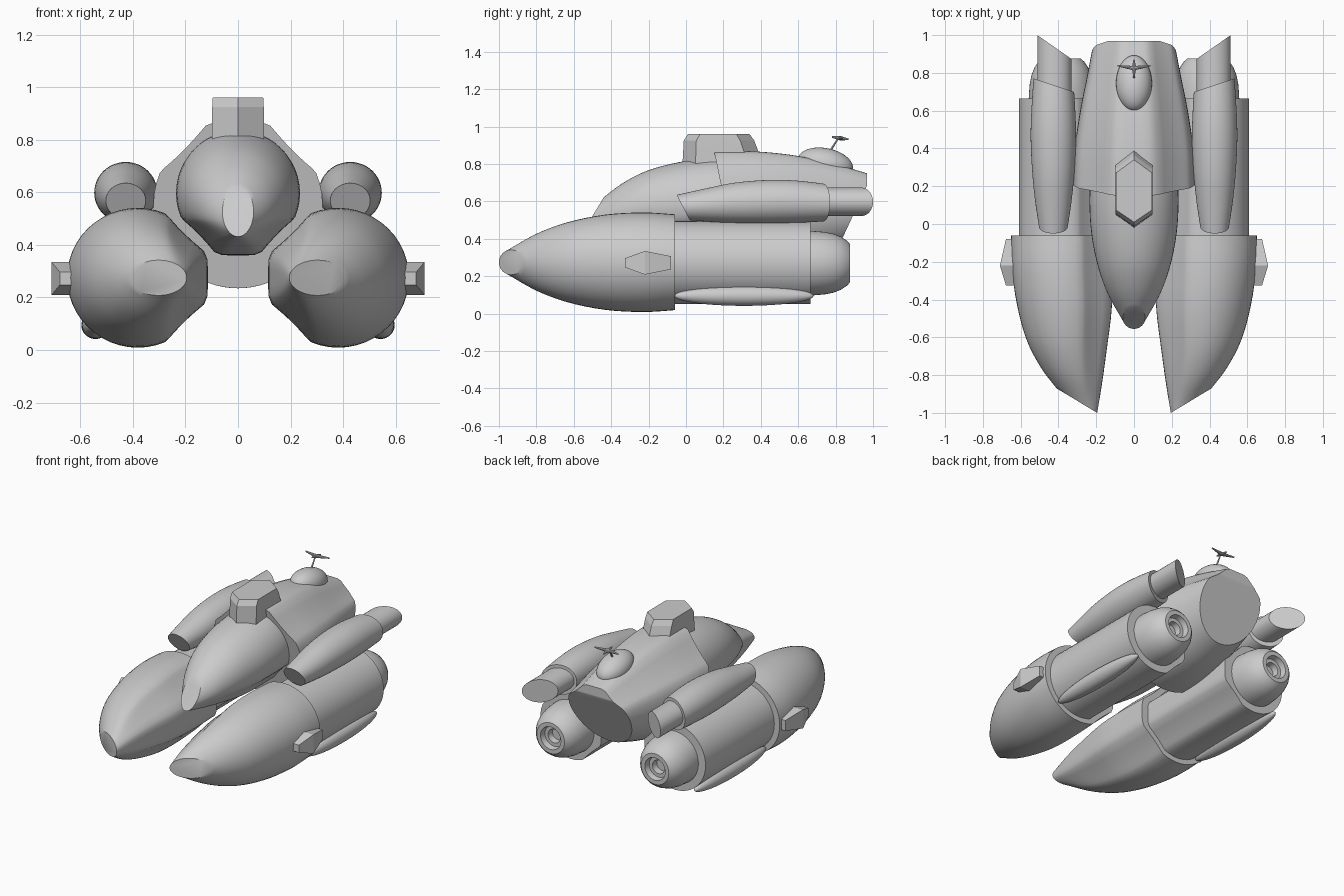
import bpy, bmesh, math
from mathutils import Vector, Matrix

if "Cube" in bpy.data.objects:
    bpy.data.objects.remove(bpy.data.objects["Cube"])

grey = bpy.data.materials.new("hull_grey")
grey.use_nodes = True
GREY = (0.6, 0.6, 0.6, 1)
grey.diffuse_color = GREY
grey.node_tree.nodes["Principled BSDF"].inputs["Base Color"].default_value = GREY

SIDES = 48


def finish(bm, name, mirror=False, angle=32):
    """Shade smooth with sharp creases, link the object, mirror it if paired."""
    bmesh.ops.recalc_face_normals(bm, faces=bm.faces)
    for f in bm.faces:
        f.smooth = True
    for e in bm.edges:
        e.smooth = e.calc_face_angle(0) < math.radians(angle)
    me = bpy.data.meshes.new(name)
    bm.to_mesh(me)
    bm.free()
    me.materials.append(grey)
    ob = bpy.data.objects.new(name, me)
    bpy.context.collection.objects.link(ob)
    if mirror:
        ob.modifiers.new("mirror", "MIRROR").use_mirror_merge = False
    return ob


def catmull(a, b, c, d, t):
    return [0.5 * (2 * q + (r - p) * t + (2 * p - 5 * q + 4 * r - s) * t * t
                   + (3 * q - p - 3 * r + s) * t ** 3) for p, q, r, s in zip(a, b, c, d)]


def smooth_path(st, n):
    out = []
    for i in range(len(st) - 1):
        a, d = st[max(i - 1, 0)], st[min(i + 2, len(st) - 1)]
        out += [catmull(a, st[i], st[i + 1], d, k / n) for k in range(n)]
    return out + [st[-1]]


def section(k, faceted):
    """Unit outline point (u, v): a circle whose +u side is planed into facets."""
    a = 2 * math.pi * k / SIDES
    u, v = math.cos(a), math.sin(a)
    if faceted and u > 0.4:
        w = abs(v)
        if w < 0.38:
            u = 1 - 0.05 * max(0, (w - 0.25) / 0.13)
        else:
            u = 0.95 - (w - 0.38) * 0.55 / 0.54
            u -= 0.03 * math.sin(math.pi * min(1, (w - 0.38) / 0.54))
    return u, v


def loft(name, centre, u_dir, stations, faceted=0.0, round_tip=False, steps=4,
         cuts=(), mirror=False):
    """Skin sections along y. Station: y and u on the -u side, y and u on the +u side, half width."""
    cx, cz = centre
    U = Vector((u_dir[0], 0, u_dir[1]))
    V = Vector((-u_dir[1], 0, u_dir[0]))
    path = smooth_path(stations, steps) if steps > 1 else stations
    bm = bmesh.new()
    rings = []
    for i, (y0, u0, y1, u1, w) in enumerate(path):
        t = i / (len(path) - 1)
        mix = faceted * (1 - t ** 4 if round_tip else 1)
        ring = []
        for k in range(SIDES):
            (pu, pv), (cu, cv) = section(k, True), section(k, False)
            pu, pv = cu + (pu - cu) * mix, cv + (pv - cv) * mix
            f = (pu + 1) / 2
            co = Vector((cx, y0 + (y1 - y0) * f, cz))
            ring.append(bm.verts.new(co + U * (u0 + (u1 - u0) * f) + V * pv * w))
        rings.append(ring)
    for a, b in zip(rings, rings[1:]):
        for k in range(SIDES):
            j = (k + 1) % SIDES
            bm.faces.new((a[k], a[j], b[j], b[k]))
    bm.faces.new(rings[0])
    bm.faces.new(rings[-1])
    for co, no in cuts:
        res = bmesh.ops.bisect_plane(bm, geom=bm.verts[:] + bm.edges[:] + bm.faces[:],
                                     plane_co=co, plane_no=no, clear_outer=True)
        edges = [e for e in res["geom_cut"] if isinstance(e, bmesh.types.BMEdge)]
        bmesh.ops.contextual_create(bm, geom=edges)
    return finish(bm, name, mirror)


def tube(y_r):
    return [(y, -r, y, r, r) for y, r in y_r]


def stack(name, layers, mirror=False):
    """Flat-sided solid from matching point layers."""
    bm = bmesh.new()
    rows = [[bm.verts.new(p) for p in layer] for layer in layers]
    n = len(rows[0])
    for a, b in zip(rows, rows[1:]):
        for k in range(n):
            bm.faces.new((a[k], a[(k + 1) % n], b[(k + 1) % n], b[k]))
    bm.faces.new(rows[0])
    bm.faces.new(rows[-1])
    return finish(bm, name, mirror, 10)


def ellipsoid(name, centre, radii, tilt=0, mirror=False):
    bm = bmesh.new()
    m = (Matrix.Translation(centre) @ Matrix.Rotation(tilt, 4, "X")
         @ Matrix.Diagonal((*radii, 1)) @ Matrix.Rotation(math.pi / 2, 4, "X"))
    bmesh.ops.create_uvsphere(bm, u_segments=32, v_segments=24, radius=1, matrix=m)
    return finish(bm, name, mirror)


def rod(name, a, b, r0, r1):
    a, b = Vector(a), Vector(b)
    d = b - a
    bm = bmesh.new()
    m = Matrix.Translation((a + b) / 2) @ d.to_track_quat("Z", "Y").to_matrix().to_4x4()
    bmesh.ops.create_cone(bm, cap_ends=True, segments=10, radius1=r0, radius2=r1,
                          depth=d.length, matrix=m)
    return finish(bm, name)


# Tapered nose shells: one shape, used for both side hulls and the central hull
NOSE = [(-0.06, -0.265, -0.06, 0.27, 0.256), (-0.22, -0.263, -0.24, 0.27, 0.266),
        (-0.42, -0.236, -0.45, 0.267, 0.254), (-0.61, -0.185, -0.67, 0.24, 0.212),
        (-0.76, -0.108, -0.85, 0.215, 0.148), (-0.87, -0.025, -1.0, 0.19, 0.067)]
loft("side_hull_noses", (0.385, 0.275), (-1, 0), NOSE, 1, True, mirror=True)

S = 0.887
small = [((a + 1) * S - 0.555, b * S, (c + 1) * S - 0.555, d * S, w * S)
         for a, b, c, d, w in NOSE]
loft("central_nose", (0, 0.6), (0, -1), small, 1, True)

# Rear central fuselage, end trimmed by an upright and a raked plane
loft("central_fuselage", (0, 0.555), (0, 1),
     [(0.28, -0.32, 0.15, 0.315, 0.322), (0.42, -0.317, 0.38, 0.312, 0.314),
      (0.6, -0.29, 0.6, 0.288, 0.285), (0.8, -0.23, 0.8, 0.243, 0.245),
      (0.97, -0.16, 0.97, 0.195, 0.212), (1.05, -0.12, 1.05, 0.17, 0.19)],
     1, cuts=[((0, 0.968, 0), (0, 1, 0)), ((0, 0.965, 0.68), (0, 0.28, -0.13))])

# Side engine bodies and nozzles
loft("engine_bodies", (0.385, 0.273), (-1, 0),
     [(y, -0.225, y, 0.225, 0.222) for y in (-0.1, 0.665)], 1, steps=1, mirror=True)
loft("engine_nozzles", (0.385, 0.27), (-1, 0),
     tube([(0.6, 0.172), (0.68, 0.172), (0.74, 0.167), (0.79, 0.157), (0.83, 0.141),
           (0.86, 0.121), (0.877, 0.102), (0.877, 0.075), (0.84, 0.068),
           (0.84, 0.045), (0.8, 0.04)]), steps=1, mirror=True)

# Upper nacelles with scarfed tailpipes
loft("upper_nacelles", (0.427, 0.6), (0, 1),
     [(0.02, -0.1, -0.05, 0.035, 0.076), (0.12, -0.108, 0.1, 0.068, 0.095),
      (0.27, -0.116, 0.26, 0.1, 0.111), (0.45, -0.118, 0.45, 0.115, 0.12),
      (0.62, -0.113, 0.62, 0.109, 0.115), (0.84, -0.1, 0.84, 0.08, 0.1)],
     cuts=[((0.32, 0.7, 0), (-0.07, 0.21, 0))], mirror=True)
loft("nacelle_tailpipes", (0.422, 0.598), (0, 1),
     [(y, -0.076, y, 0.076, 0.09) for y in (0.6, 1.08)], steps=1,
     cuts=[((0.512, 1.0, 0), (-0.12, 0.172, 0))], mirror=True)

# Faceted side blisters
stack("side_blisters",
      [[(0.58, y, 0.272 - h), (x, y, 0.272 - h), (x, y, 0.272 + h), (0.58, y, 0.272 + h)]
       for y, x, h in ((-0.325, 0.678, 0.025), (-0.22, 0.71, 0.063), (-0.08, 0.678, 0.035))],
      mirror=True)

# Slim pods under the engines
ellipsoid("lower_pods", (0.542, 0.31, 0.095), (0.054, 0.372, 0.053), mirror=True)


# Hexagonal cabin on the spine
def hexagon(z, half, front, f_side, r_side, rear):
    return [(0, front, z), (half, f_side, z), (half, r_side, z),
            (0, rear, z), (-half, r_side, z), (-half, f_side, z)]


stack("cabin", [hexagon(0.78, 0.098, -0.02, 0.05, 0.34, 0.42),
                hexagon(0.925, 0.098, -0.012, 0.055, 0.29, 0.365),
                hexagon(0.96, 0.096, 0.01, 0.075, 0.27, 0.34)])

# Sensor dome and three-bladed antenna
ellipsoid("sensor_dome", (0, 0.745, 0.8), (0.095, 0.15, 0.085), -0.2)
rod("antenna_mast", (0, 0.765, 0.86), (0, 0.815, 0.94), 0.006, 0.004)
hub = (0, 0.825, 0.938)
for blade, tip in (("left", (0.087, 0.838, 0.942)), ("right", (-0.087, 0.838, 0.942)),
                   ("rear", (0, 0.87, 0.932)), ("front", (0, 0.78, 0.945))):
    rod(blade + "_antenna_blade", hub, tip, 0.012, 0.004)
